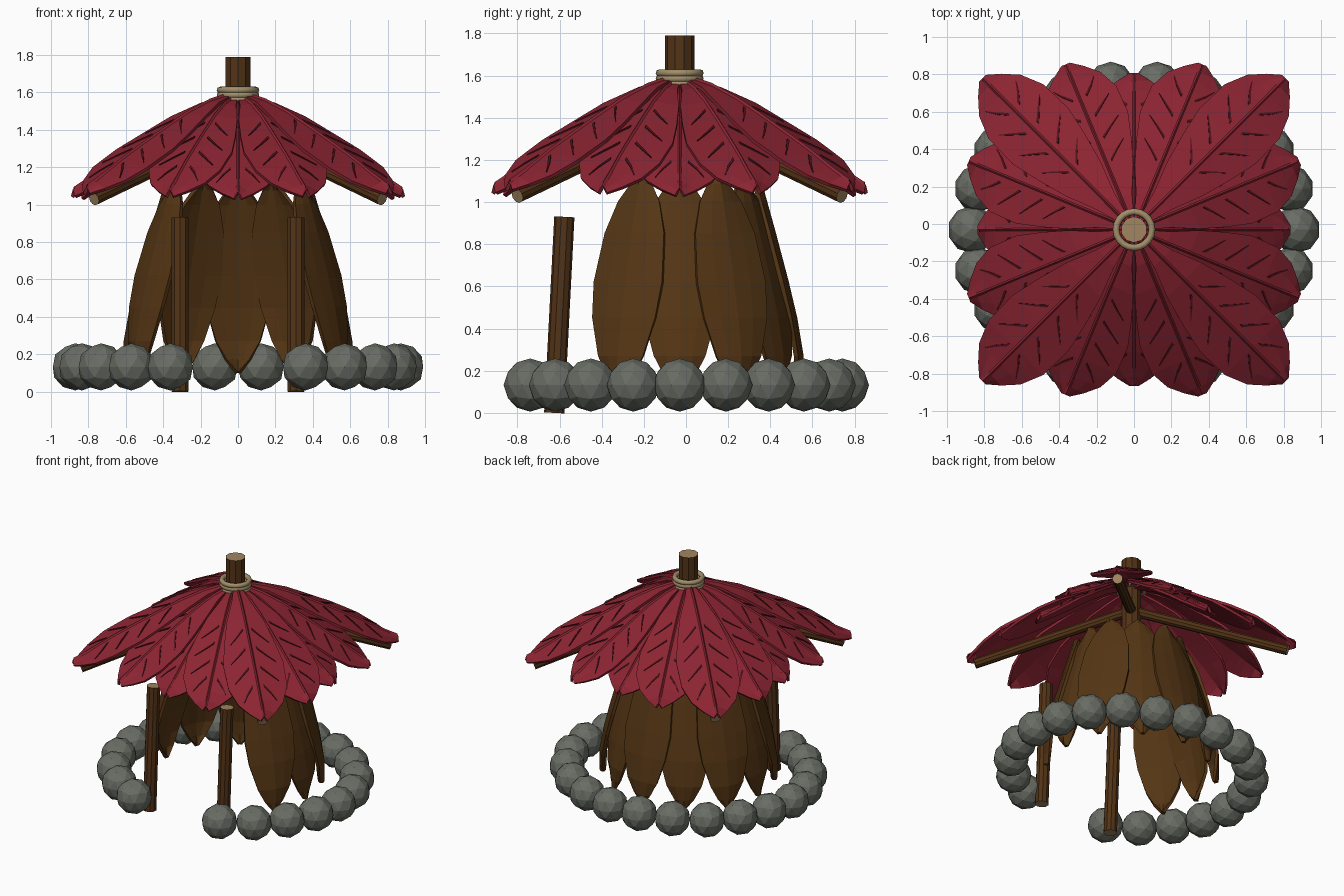
import bpy, bmesh, math
from mathutils import Vector, Matrix

if "Cube" in bpy.data.objects:
    bpy.data.objects.remove(bpy.data.objects["Cube"])

CY = -0.03  # shared centre of the hut in y


def mat(name, rgb):
    m = bpy.data.materials.new(name)
    m.diffuse_color = (*rgb, 1)
    m.use_nodes = True
    m.node_tree.nodes["Principled BSDF"].inputs["Base Color"].default_value = m.diffuse_color
    return m


BARK = mat("bark_brown", (0.085, 0.033, 0.008))
WALL = mat("dry_leaf_brown", (0.09, 0.036, 0.007))
CUT = mat("cut_wood", (0.36, 0.24, 0.12))
ROPE = mat("rope_tan", (0.36, 0.27, 0.14))
STONE = mat("stone_grey", (0.14, 0.152, 0.127))
RED = mat("leaf_red", (0.26, 0.018, 0.032))
VEIN = mat("vein_dark_red", (0.08, 0.006, 0.011))


def finish(bm, name, mats, thick=0):
    bmesh.ops.recalc_face_normals(bm, faces=bm.faces)
    me = bpy.data.meshes.new(name)
    bm.to_mesh(me)
    bm.free()
    for m in mats:
        me.materials.append(m)
    ob = bpy.data.objects.new(name, me)
    bpy.context.collection.objects.link(ob)
    if thick:
        s = ob.modifiers.new("thickness", 'SOLIDIFY')
        s.thickness, s.offset = thick, 0
    return ob


def lerp(pts, x):
    for (a, u), (b, v) in zip(pts, pts[1:]):
        if x <= b:
            return u + (v - u) * max(0, (x - a) / (b - a))
    return pts[-1][1]


def rod(name, p, q, r, n=10):
    # wooden pole between two points with pale cut ends
    p, q = Vector(p), Vector(q)
    d = q - p
    bm = bmesh.new()
    bmesh.ops.create_cone(bm, cap_ends=True, segments=n, radius1=r, radius2=r, depth=d.length)
    for f in bm.faces:
        f.material_index = 1 if len(f.verts) > 4 else 0
    rot = d.to_track_quat('Z', 'Y').to_matrix().to_4x4()
    bmesh.ops.transform(bm, matrix=Matrix.Translation((p + q) / 2) @ rot, verts=bm.verts)
    return finish(bm, name, [BARK, CUT])


def sheet(bm, rows):
    # quad grid through rows of points
    vs = [[bm.verts.new(p) for p in r] for r in rows]
    for a, b in zip(vs, vs[1:]):
        for i in range(len(a) - 1):
            bm.faces.new((a[i], a[i + 1], b[i + 1], b[i]))


# Stone ring with a doorway gap at the front
for k in range(22):
    if k in (16, 17):
        continue
    a = math.tau * k / 22
    bm = bmesh.new()
    bmesh.ops.create_icosphere(bm, subdivisions=2, radius=0.126)
    bmesh.ops.translate(bm, verts=bm.verts,
                        vec=(0.87 * math.cos(a), CY + 0.78 * math.sin(a), 0.132))
    finish(bm, f"stone_{k}", [STONE])

# Poles: central trunk, door posts, four rafters
rod("trunk", (0, CY, 1.2), (0, CY, 1.79), 0.07)
for s in (-1, 1):
    rod("door_post", (s * 0.31, -0.625, 0), (s * 0.31, -0.577, 0.93), 0.048)
    for t in (-1, 1):
        rod("rafter", (0, CY, 1.4), (s * 0.77, CY + t * 0.77, 1.03), 0.036)

# Rope wraps around the trunk
for z in (1.56, 1.586, 1.612):
    bpy.ops.mesh.primitive_torus_add(location=(0, CY, z), major_radius=0.096, minor_radius=0.018,
                                     major_segments=20, minor_segments=8)
    ob = bpy.context.object
    ob.name = "rope_wrap"
    ob.data.materials.append(ROPE)
    bpy.ops.object.shade_smooth_by_angle(angle=math.radians(60))

# Wall leaves: pointed slabs leaning inward around the sides and back
W_WIDTH = [(0.1, 0.008), (0.17, 0.065), (0.27, 0.12), (0.45, 0.17), (0.62, 0.185), (0.85, 0.16),
           (1.0, 0.11), (1.08, 0.055), (1.115, 0.015)]
W_RAD = [(0.1, 0.605), (0.25, 0.61), (0.5, 0.565), (0.87, 0.46), (1.12, 0.385)]
for k in range(9):
    a = math.radians(-30 + 30 * k)
    n = Vector((math.cos(a), math.sin(a), 0))
    tan = Vector((-n.y, n.x, 0))
    off = 0.014 if k % 2 == 0 else -0.006
    bm = bmesh.new()
    rows = []
    for z, w in W_WIDTH:
        R = lerp(W_RAD, z) + off
        c = Vector((R * n.x, CY + R * 0.93 * n.y, z))
        rows.append([c + tan * s * w - n * 0.025 * abs(s) ** 1.5 for s in (-1, -0.5, 0, 0.5, 1)])
    sheet(bm, rows)
    finish(bm, f"wall_leaf_{k}", [WALL], 0.022)

# Roof leaves: long at the corners, shorter between
R_WIDTH = [(0, 0.02), (0.15, 0.065), (0.35, 0.15), (0.6, 0.21), (0.77, 0.205), (0.88, 0.155),
           (0.95, 0.085), (1, 0.02)]
R_Z = [(0, 1.57), (0.13, 1.54), (0.3, 1.47), (0.5, 1.365), (0.75, 1.225), (0.9, 1.13), (1, 1.075)]
LENGTH = [0.83, 0.95, 1.14, 0.95]
LIFT = [-0.012, 0.0, 0.014, 0.0]


def roof_leaf(k):
    a = math.tau * k / 16
    L, lift = LENGTH[k % 4], LIFT[k % 4]

    def P(t, s, h=0.0):
        # t runs along the leaf, s across it, h above its surface
        r, lat = 0.05 + t * (L - 0.05), s * lerp(R_WIDTH, t)
        return Vector((r * math.cos(a) - lat * math.sin(a),
                       CY + r * math.sin(a) + lat * math.cos(a),
                       lerp(R_Z, t) + lift + h - 0.035 * abs(s) * min(1, t * 2)))

    bm = bmesh.new()
    ts = [0, 0.15, 0.3, 0.45, 0.6, 0.7, 0.77, 0.83, 0.88, 0.95, 1]
    sheet(bm, [[P(t, s) for s in (-1, -0.5, 0, 0.5, 1)] for t in ts])
    finish(bm, f"roof_leaf_{k}", [RED], 0.018)

    # raised midrib
    bm = bmesh.new()
    side = Vector((-math.sin(a), math.cos(a), 0)) * 0.012
    sheet(bm, [[P(t, 0, 0.004) - side, P(t, 0, 0.02), P(t, 0, 0.004) + side, P(t, 0, 0.004) - side]
               for t in ts])
    finish(bm, f"roof_midrib_{k}", [RED])

    # dark side veins as thin wedges
    bm = bmesh.new()
    for t in (0.38, 0.52, 0.66, 0.79):
        for s in (-1, 1):
            e = t + 0.09
            sheet(bm, [[P(t - 0.008, s * 0.2, 0.013), P(t + 0.008, s * 0.2, 0.013)],
                       [P((t + e) / 2 - 0.006, s * 0.47, 0.014), P((t + e) / 2 + 0.006, s * 0.47, 0.014)],
                       [P(e - 0.002, s * 0.75, 0.013), P(e + 0.002, s * 0.75, 0.013)]])
    finish(bm, f"roof_veins_{k}", [VEIN], 0.006)


for k in range(16):
    roof_leaf(k)
